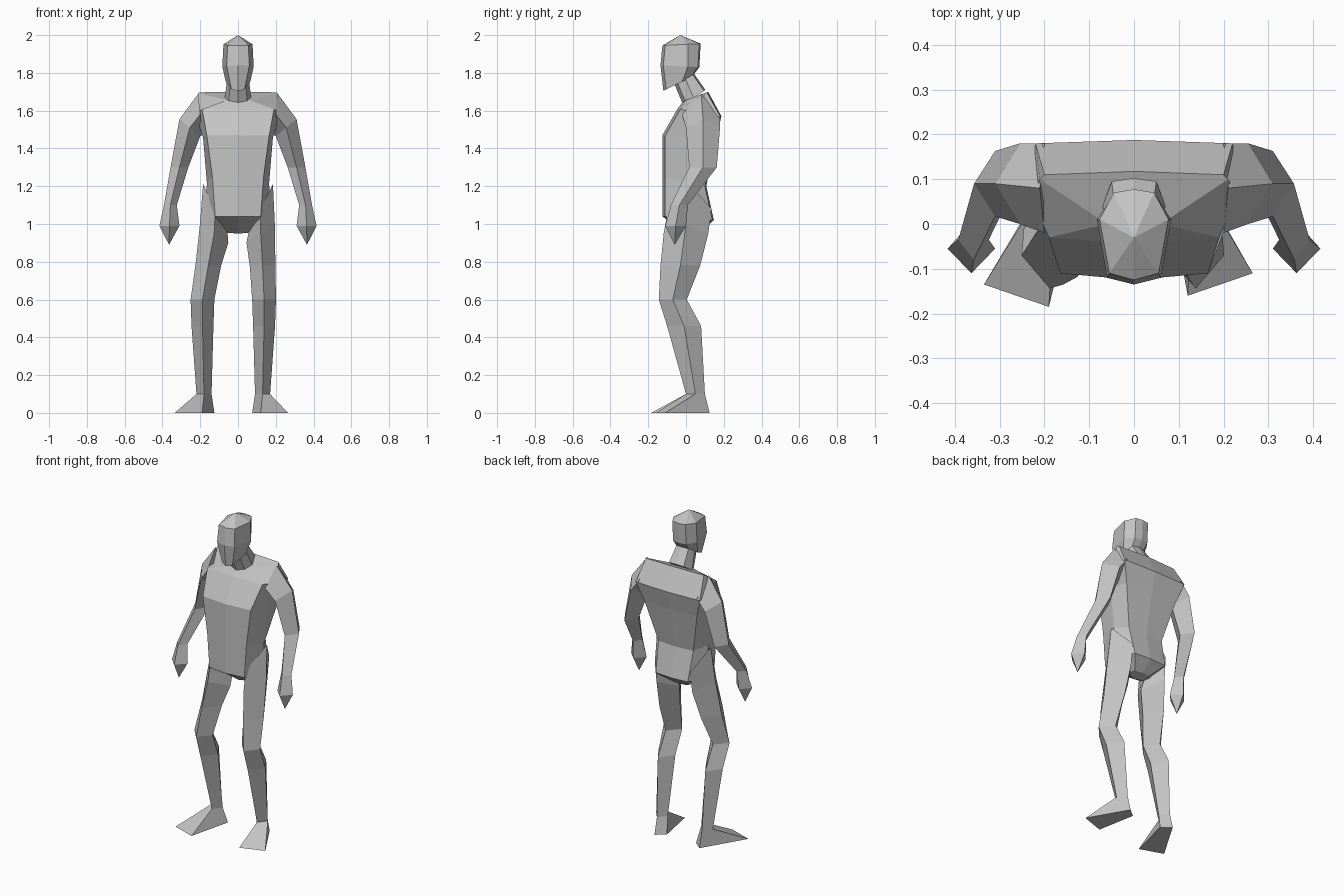
import bpy
import bmesh
from mathutils import Vector

default_cube = bpy.data.objects.get("Cube")
if default_cube:
    bpy.data.objects.remove(default_cube, do_unlink=True)

# One plain clay colour for the whole figure
clay = bpy.data.materials.new("grey_clay")
clay.use_nodes = True
tone = (0.55, 0.55, 0.55, 1.0)
clay.diffuse_color = tone
clay.node_tree.nodes["Principled BSDF"].inputs["Base Color"].default_value = tone


def body_ring(z_front, z_back, front, side, back, bulge=0.015):
    """Symmetric eight-sided section; its height runs from front to back."""
    near, far = front[1] - bulge, back[1] + bulge / 2
    right_half = [front, side, back]
    outline = [(0, near)] + right_half + [(0, far)]
    outline += [(-x, y) for x, y in reversed(right_half)]
    return [Vector((x, y, z_front + (z_back - z_front) * (y - near) / (far - near)))
            for x, y in outline]


def limb_ring(centre, width, depth, slope=0.0):
    """Diamond section: outer, front, inner and back corners."""
    centre = Vector(centre)
    across = Vector((width, 0, slope))
    along = Vector((0, depth, 0))
    return [centre + across, centre - along, centre - across, centre + along]


def loft(name, rings, tip=None):
    """Skin neighbouring rings, close both ends, optionally with a point."""
    mesh = bpy.data.meshes.new(name)
    bm = bmesh.new()
    loops = [[bm.verts.new(point) for point in ring] for ring in rings]
    count = len(loops[0])
    for lower, upper in zip(loops, loops[1:]):
        for i in range(count):
            j = (i + 1) % count
            bm.faces.new((lower[i], lower[j], upper[j], upper[i]))
    bm.faces.new(loops[0])
    if tip:
        apex = bm.verts.new(tip)
        for i in range(count):
            bm.faces.new((loops[-1][i], loops[-1][(i + 1) % count], apex))
    else:
        bm.faces.new(loops[-1])
    bmesh.ops.recalc_face_normals(bm, faces=bm.faces)
    bm.to_mesh(mesh)
    bm.free()
    mesh.materials.append(clay)
    part = bpy.data.objects.new(name, mesh)
    bpy.context.collection.objects.link(part)
    return part


def mirrored(points):
    return [Vector((-p.x, p.y, p.z)) for p in points]


# Torso from crotch to shoulder line
loft("torso", [
    body_ring(0.95, 0.96, front=(0.05, 0.02), side=(0.06, 0.05), back=(0.05, 0.07)),
    body_ring(1.04, 1.02, front=(0.12, -0.11), side=(0.17, 0.02), back=(0.11, 0.14)),
    body_ring(1.25, 1.2, front=(0.135, -0.11), side=(0.165, 0.02), back=(0.12, 0.1)),
    body_ring(1.47, 1.45, front=(0.165, -0.11), side=(0.185, 0.02), back=(0.18, 0.15)),
    body_ring(1.61, 1.57, front=(0.19, -0.03), side=(0.23, 0.06), back=(0.22, 0.18)),
    body_ring(1.65, 1.7, front=(0.06, 0), side=(0.21, 0.1), back=(0.2, 0.11)),
])

# Neck leaning forward
loft("neck", [
    body_ring(1.63, 1.71, front=(0.05, 0), side=(0.07, 0.04), back=(0.05, 0.095)),
    body_ring(1.75, 1.81, front=(0.04, -0.05), side=(0.055, -0.01), back=(0.04, 0.025)),
])

# Head from jaw to crown
loft("head", [
    body_ring(1.705, 1.78, front=(0.035, -0.105), side=(0.065, -0.02), back=(0.04, 0.025)),
    body_ring(1.84, 1.83, front=(0.06, -0.12), side=(0.083, 0.01), back=(0.045, 0.063)),
    body_ring(1.945, 1.955, front=(0.055, -0.11), side=(0.077, 0.01), back=(0.045, 0.07)),
], tip=(0, -0.03, 2))

# Arms, slightly bent, ending in pointed hands
arm = [
    limb_ring((0.2, 0.08, 1.58), width=0.01, depth=0.1, slope=0.11),
    limb_ring((0.255, 0.09, 1.51), width=0.055, depth=0.09, slope=0.045),
    limb_ring((0.31, 0.09, 1.3), width=0.047, depth=0.073),
    limb_ring((0.358, -0.035, 1.1), width=0.034, depth=0.045),
    limb_ring((0.363, -0.055, 0.99), width=0.053, depth=0.055),
]
fingertip = Vector((0.365, -0.06, 0.89))
loft("left_arm", arm, fingertip)
loft("right_arm", [mirrored(r) for r in arm], mirrored([fingertip])[0])

# Legs with bent knees; the right leg is set a little wider
leg = [
    limb_ring((0.12, 0.02, 1.08), width=0.065, depth=0.115, slope=0.13),
    limb_ring((0.12, 0, 0.95), width=0.075, depth=0.118, slope=0.05),
    limb_ring((0.13, -0.03, 0.78), width=0.068, depth=0.105),
    limb_ring((0.138, -0.07, 0.6), width=0.063, depth=0.074),
    limb_ring((0.138, -0.01, 0.46), width=0.058, depth=0.09),
    limb_ring((0.13, 0.05, 0.1), width=0.04, depth=0.05),
]
# Sole corners: outer toe, inner toe, inner heel, back of heel
sole = [Vector((x, y, 0)) for x, y in
        [(0.265, -0.11), (0.12, -0.16), (0.075, 0.08), (0.13, 0.125)]]


def widened(ring):
    """Shift a section outward, more the further it is below the hip."""
    drop = min(1.0, max(0.0, (1.0 - ring[1].z) / 0.4))
    return [p + Vector((0.05 * drop, 0, 0)) for p in ring]


toe_turn = Vector((0.02, -0.025, 0))
wide_sole = widened([p + toe_turn if p.y < 0 else p for p in sole])
loft("left_leg", leg)
loft("right_leg", [mirrored(widened(r)) for r in leg])
loft("left_foot", [leg[-1], sole])
loft("right_foot", [mirrored(widened(leg[-1])), mirrored(wide_sole)])
